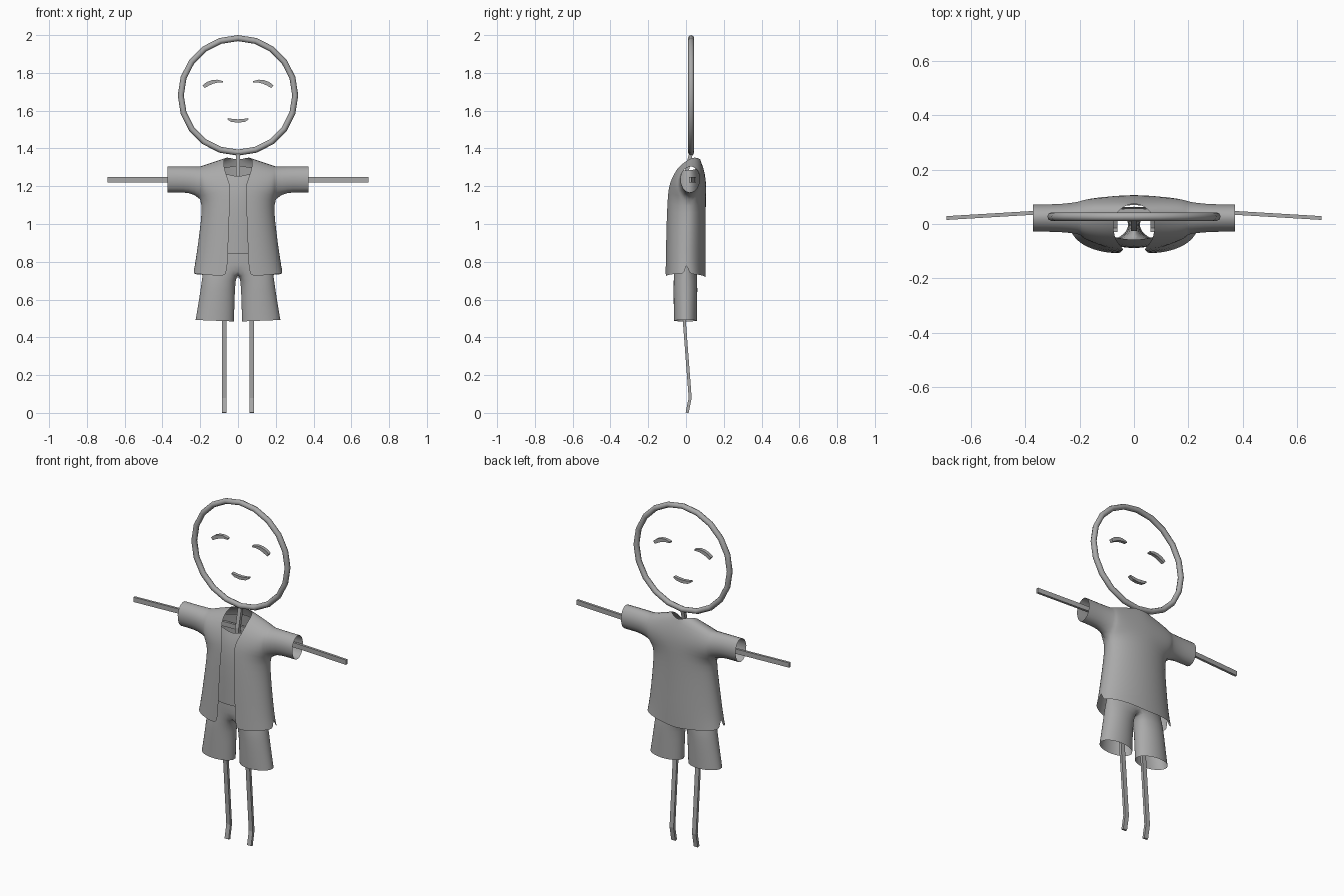
import bpy, bmesh, math
from mathutils import Vector

if "Cube" in bpy.data.objects:
    bpy.data.objects.remove(bpy.data.objects["Cube"])

grey = bpy.data.materials.new("plain_grey")
grey.diffuse_color = (0.4, 0.4, 0.4, 1)
grey.use_nodes = True
grey.node_tree.nodes["Principled BSDF"].inputs["Base Color"].default_value = grey.diffuse_color


def finish(name, bm, smooth=True, subdivide=0):
    """Weld, point normals outward and make the object."""
    bmesh.ops.remove_doubles(bm, verts=bm.verts, dist=0.0005)
    bmesh.ops.recalc_face_normals(bm, faces=bm.faces)
    mid = sum((v.co for v in bm.verts), Vector()) / len(bm.verts)
    if sum(f.normal.dot(f.calc_center_median() - mid) * f.calc_area() for f in bm.faces) < 0:
        bmesh.ops.reverse_faces(bm, faces=bm.faces)
    me = bpy.data.meshes.new(name)
    bm.to_mesh(me)
    bm.free()
    me.materials.append(grey)
    for p in me.polygons:
        p.use_smooth = smooth
    ob = bpy.data.objects.new(name, me)
    bpy.context.collection.objects.link(ob)
    if subdivide:
        mod = ob.modifiers.new("soft_cloth", 'SUBSURF')
        mod.levels = mod.render_levels = subdivide
    return ob


def bridge(bm, a, b, closed=True):
    n = len(a)
    for i in range(n if closed else n - 1):
        j = (i + 1) % n
        bm.faces.new((a[i], a[j], b[j], b[i]))


def stick(name, pts, widths, depth, axis):
    """Rectangular bar along pts; widths lie in the front plane, depth along the other side."""
    bm = bmesh.new()
    rings = []
    for i, p in enumerate(pts):
        p = Vector(p)
        t = (Vector(pts[min(i + 1, len(pts) - 1)]) - Vector(pts[max(i - 1, 0)])).normalized()
        u = t.cross(Vector(axis)).normalized()
        v = t.cross(u).normalized()
        w = widths[i] if isinstance(widths, (list, tuple)) else widths
        rings.append([bm.verts.new(p + u * w * a + v * depth * b)
                      for a, b in ((1, 1), (-1, 1), (-1, -1), (1, -1))])
    for a, b in zip(rings, rings[1:]):
        bridge(bm, a, b)
    bm.faces.new(rings[0])
    bm.faces.new(rings[-1])
    return finish(name, bm, smooth=False)


def panel(bm, rows, s, cols=6):
    """Cloth panel: each row is a quarter oval from its inner point to its outer point."""
    grid = []
    for (xi, yi, zi), (xo, yo, zo) in rows:
        line = []
        for k in range(cols + 1):
            a = math.pi / 2 * k / cols
            t, c = math.sin(a), math.cos(a)
            line.append(bm.verts.new((s * (xi + (xo - xi) * t), yo + (yi - yo) * c, zi + (zo - zi) * t)))
        grid.append(line)
    for a, b in zip(grid, grid[1:]):
        bridge(bm, a, b, closed=False)
    return grid


# Head hoop
bm = bmesh.new()
hoop = []
for i in range(20):
    a = 2 * math.pi * i / 20
    hoop.append([])
    for j in range(8):
        b = 2 * math.pi * j / 8
        r = 0.303 + 0.016 * math.cos(b)
        hoop[-1].append(bm.verts.new((r * math.sin(a), 0.027 + 0.016 * math.sin(b), 1.681 + r * math.cos(a))))
for i in range(20):
    bridge(bm, hoop[i], hoop[(i + 1) % 20])
finish("head_hoop", bm)

# Face
FY = 0.027
for s, side in ((1, "right"), (-1, "left")):
    stick("eye_" + side, [(s * x, FY, z) for x, z in ((.08, 1.752), (.11, 1.756), (.135, 1.752),
          (.16, 1.742), (.182, 1.727))], (.004, .008, .010, .011, .009), .010, (0, 1, 0))
stick("mouth", [(x, FY, z) for x, z in ((-.055, 1.557), (-.035, 1.549), (0, 1.545), (.035, 1.549), (.055, 1.557))],
      (.004, .008, .009, .008, .004), .010, (0, 1, 0))

# Stick limbs
stick("spine", [(0, .025, 1.37), (0, .0, 1.26), (0, -.015, .8)], .011, .010, (0, 1, 0))
stick("arms", [(-.69, .022, 1.235), (-.37, .041, 1.235), (0, .05, 1.235), (.37, .041, 1.235), (.69, .022, 1.235)],
      .014, .007, (0, 1, 0))
for s, side in ((1, "right"), (-1, "left")):
    stick("leg_" + side, [(s * .073, -.022, .8), (s * .073, -.010, .5), (s * .073, .022, .08), (s * .073, .006, 0)],
          .013, .008, (0, 1, 0))

# Open jacket with short sleeves
front = [((.060, -.108, .722), (.237, -.006, .738)), ((.055, -.107, .80), (.226, .0, .80)),
         ((.050, -.104, .95), (.206, .005, .95)), ((.045, -.100, 1.08), (.192, .012, 1.07)),
         ((.040, -.095, 1.16), (.196, .015, 1.125)), ((.042, -.088, 1.21), (.20, -.03, 1.17)),
         ((.065, -.065, 1.265), (.20, -.042, 1.235)), ((.077, -.03, 1.315), (.20, -.022, 1.285)),
         ((.075, .03, 1.352), (.20, .02, 1.307))]
back = [((0, .105, .715), (.232, .018, .735)), ((0, .106, .80), (.226, .0, .80)),
        ((0, .105, .95), (.206, .005, .95)), ((0, .105, 1.08), (.192, .012, 1.07)),
        ((0, .107, 1.16), (.196, .015, 1.125)), ((0, .107, 1.21), (.20, .07, 1.17)),
        ((0, .102, 1.265), (.20, .088, 1.235)), ((0, .082, 1.335), (.20, .068, 1.285)),
        ((.045, .062, 1.353), (.20, .045, 1.303)), ((.075, .03, 1.352), (.20, .02, 1.307))]
bm = bmesh.new()
for s in (1, -1):
    f, b = panel(bm, front, s), panel(bm, back, s)
    loop = [r[-1] for r in f[4:]] + [r[-1] for r in b[8:4:-1]]
    angles = [math.atan2(v.co.z - 1.22, v.co.y - .022) for v in loop]
    for x, ry, rz in ((.26, .060, .073), (.32, .058, .073), (.372, .058, .073)):
        ring = [bm.verts.new((s * x, .022 + ry * math.cos(a), 1.233 + rz * math.sin(a))) for a in angles]
        bridge(bm, loop, ring)
        loop = ring
finish("jacket", bm, subdivide=1)

# Under-shirt
shirt_front = [((0, -.088, .84), (.17, .01, .84)), ((0, -.090, 1.0), (.168, .01, 1.0)),
               ((0, -.088, 1.13), (.165, .012, 1.13)), ((0, -.075, 1.21), (.165, .015, 1.22)),
               ((0, -.058, 1.25), (.15, .015, 1.285))]
shirt_back = [((0, .085, .84), (.17, .01, .84)), ((0, .087, 1.0), (.168, .01, 1.0)),
              ((0, .088, 1.13), (.165, .012, 1.13)), ((0, .085, 1.21), (.165, .015, 1.22)),
              ((0, .070, 1.31), (.15, .015, 1.285))]
bm = bmesh.new()
for s in (1, -1):
    panel(bm, shirt_front, s)
    panel(bm, shirt_back, s)
finish("shirt", bm, subdivide=1)

# Shorts: two open legs meeting at the crotch, then an open waist
bm = bmesh.new()
N = 16
for s in (1, -1):
    prev = None
    for z, cx, rx, ry in ((.488, .123, .104, .062), (.60, .112, .096, .064), (.71, .102, .090, .065)):
        ring = []
        for k in range(N):
            a = 2 * math.pi * k / N
            ring.append(bm.verts.new((s * (cx + rx * math.cos(a)), -.003 + ry * math.sin(a), z + (.004 * math.cos(a) if z < .5 else 0))))
        if prev:
            bridge(bm, prev, ring)
        prev = ring
    # order the ring from the front centre round the outside to the back centre, then the seam
    prev = [prev[(10 + i) % N] for i in range(N)]
    for z, rx, ry in ((.755, .186, .066), (.81, .175, .068), (.88, .162, .066)):
        half = []
        for i in range(13):
            a = math.pi * (i / 12 - .5)
            half.append(bm.verts.new((s * rx * math.cos(a) if 0 < i < 12 else 0, -.003 + ry * math.sin(a), z)))
        if len(prev) == N:
            seam = [bm.verts.new((0, y, .735)) for y in (.03, -.003, -.036)]
            bridge(bm, prev, half + seam)
        else:
            bridge(bm, prev, half, closed=False)
        prev = half
finish("shorts", bm, subdivide=1)
